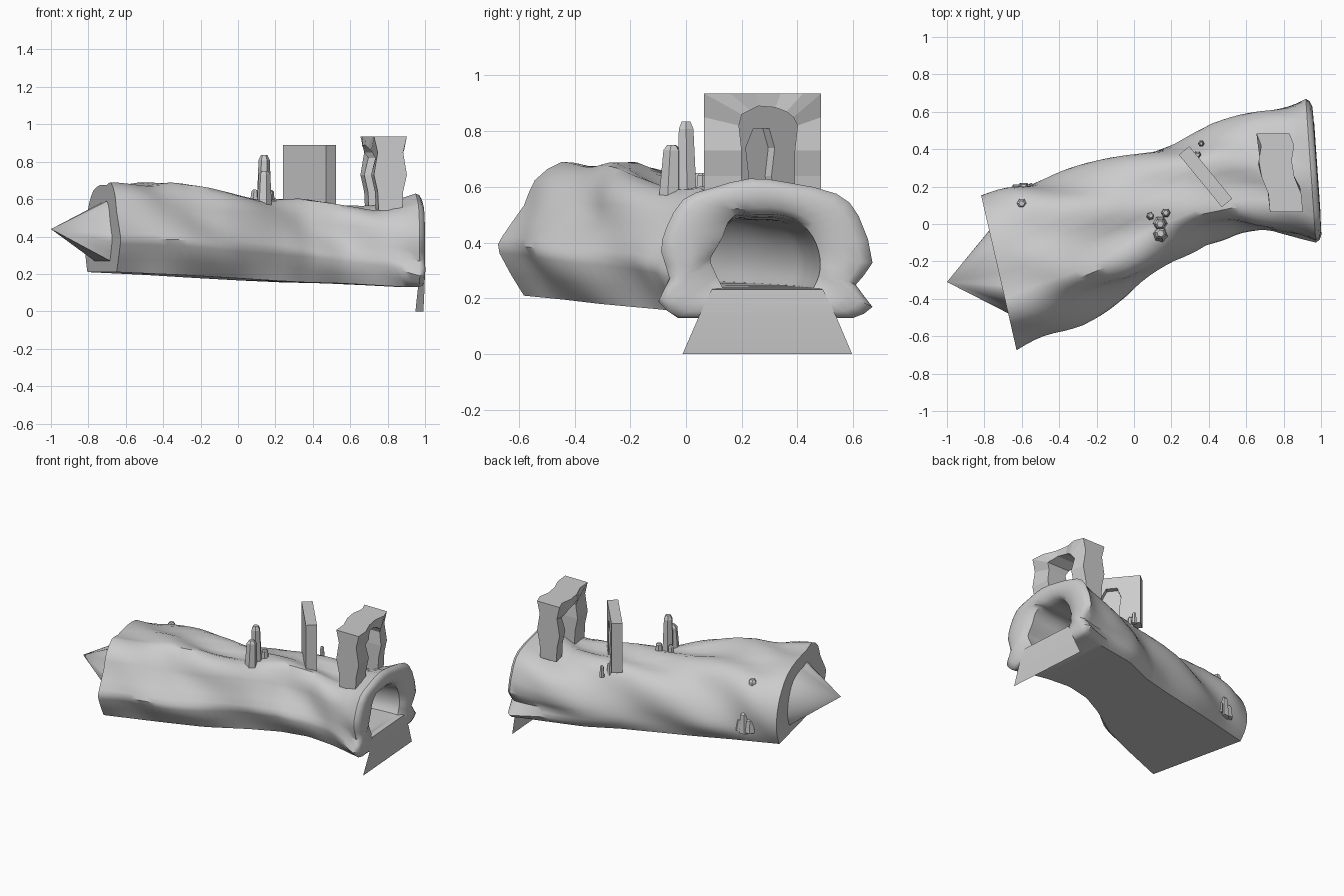
import bpy, bmesh, math
from mathutils import Vector

if "Cube" in bpy.data.objects:
    bpy.data.objects.remove(bpy.data.objects["Cube"])

def finish(name, bm, smooth=None):
    bmesh.ops.recalc_face_normals(bm, faces=bm.faces)
    me = bpy.data.meshes.new(name)
    bm.to_mesh(me)
    bm.free()
    ob = bpy.data.objects.new(name, me)
    bpy.context.collection.objects.link(ob)
    if smooth:
        bpy.ops.object.select_all(action='DESELECT')
        bpy.context.view_layer.objects.active = ob
        ob.select_set(True)
        bpy.ops.object.shade_smooth_by_angle(angle=math.radians(smooth))
    return ob

def bridge(bm, a, b):
    n = len(a)
    for i in range(n):
        bm.faces.new((a[i], a[(i + 1) % n], b[(i + 1) % n], b[i]))

def lerp(a, b, t):
    return tuple(p + (q - p) * t for p, q in zip(a, b))

# Cross-sections: lateral offset, height, from one floor corner over the roof to the other
MOUTH = [(.31, .13), (.38, .17), (.32, .25), (.38, .33), (.33, .50), (.25, .58), (.08, .62), (-.06, .635),
         (-.2, .6), (-.3, .56), (-.36, .46), (-.38, .37), (-.35, .27), (-.39, .19), (-.32, .13)]
TAIL = [(.36, .21), (.39, .26), (.41, .32), (.41, .4), (.38, .49), (.32, .57), (.22, .64), (.06, .67),
        (-.1, .67), (-.2, .685), (-.30, .62), (-.34, .53), (-.42, .42), (-.43, .36), (-.34, .21)]

def dense(pts):
    out = []
    for i in range(len(pts) - 1):
        p0, p1, p2, p3 = pts[max(i - 1, 0)], pts[i], pts[i + 1], pts[min(i + 2, len(pts) - 1)]
        mid = tuple((9 * (b + c) - a - d) / 16 for a, b, c, d in zip(p0, p1, p2, p3))
        out += [p1, mid]
    return out + [pts[-1]]

mouth = dense([(s / .385, (z - .13) / .505) for s, z in MOUTH])
tail = dense([(s / .43, (z - .21) / .475) for s, z in TAIL])

# Path stations: x, y, yaw, half width, bottom, top, inner half width, inner floor, inner top
END = .945
PATH = [(-.725, -.25, .225, .43, .21, .69, .23, .27, .59),
        (-.4, -.13, .30, .40, .195, .68, .22, .265, .57),
        (-.15, -.03, .35, .37, .18, .635, .21, .26, .54),
        (.1, .09, .35, .31, .165, .605, .19, .255, .52),
        (.3, .175, .30, .28, .155, .59, .18, .25, .50),
        (.5, .25, .20, .305, .15, .57, .18, .245, .49),
        (.7, .275, .10, .33, .14, .56, .19, .24, .49),
        (.88, .285, .07, .365, .13, .605, .20, .24, .50),
        (END, .29, .07, .385, .13, .63, .20, .237, .51)]

def station(x):
    for a, b in zip(PATH, PATH[1:]):
        if x <= b[0]:
            return lerp(a, b, (x - a[0]) / (b[0] - a[0]))
    return PATH[-1]

def place(st, s, z, push=0):
    c, n = math.cos(st[2]), math.sin(st[2])
    return Vector((st[0] - n * s + c * push, st[1] + c * s + n * push, z))

def clamp(v):
    return min(1, max(0, v))

def outer(x):
    st = station(x)
    t = .4 * clamp((x - .3) / .5) + .6 * clamp((x - .78) / (END - .78))
    fade = min(1, (x + .725) / .2, (END - x) / .25)
    pts = []
    for p, q in zip(tail, mouth):
        u, v = lerp(p, q, t)
        a = math.atan2(v - .4, u)
        # spiralling rock folds
        k = 1 + fade * min(1, v * 4) * (.07 * math.sin(5 * (a - 1.9 * x) + .83) + .02 * math.sin(3 * a + 9 * x))
        pts.append(place(st, u * k * st[3], st[4] + (.4 + (v - .4) * k if v > .4 else v) * (st[5] - st[4])))
    return pts

def inner(x, push=0):
    st = station(x)
    return [place(st, u * st[6], st[7] + v * (st[8] - st[7]), push) for u, v in tail]

# Cave tunnel: outer shell, rounded mouth, inner passage and pointed closed end
N = 36
xs = [-.725 + (END + .725) * i / N for i in range(N + 1)]
outs = [outer(x) for x in xs]
ins = [inner(x) for x in reversed(xs)]
fwd = Vector((.034, 0, 0))
rims = [[p.lerp(q, f) + fwd * k for p, q in zip(outs[-1], ins[0])]
        for f, k in ((.07, .6), (.22, .95), (.5, 1), (.8, .7))]
bm = bmesh.new()
rings = [[bm.verts.new(p) for p in r] for r in outs + rims + ins]
for a, b in zip(rings, rings[1:]):
    bridge(bm, a, b)
last = rings[-1]
bridge(bm, last, rings[0])
tip = bm.verts.new((-1, -.31, .44))
for i in range(len(last)):
    bm.faces.new((last[i], last[(i + 1) % len(last)], tip))
finish('cave_tunnel', bm, 40)

# Apron below the mouth, flaring down to the ground
bm = bmesh.new()
st = PATH[-1]
prof = [(.185, .237, 0), (.20, .232, .03), (.245, .14, .036), (.305, 0, .025)]
rows = [[bm.verts.new(place(st, k * s, z, p)) for k in (-1, 1)] for s, z, p in prof]
for a, b in zip(rows, rows[1:]):
    bm.faces.new((a[0], a[1], b[1], b[0]))
finish('mouth_apron', bm, 60)

# Rough stone gateway with an arched opening
LEG = [(.54, .2, .025), (.64, .2, .02), (.73, .2, 0), (.85, .19, .02)]
TOP = [(.065, .2, .86), (.16, .23, .875), (.25, .26, .89), (.34, .32, .885), (.42, .36, .87), (.485, .385, .85)]
pairs = [((.065, z), (y, min(z, .82)), w) for z, y, w in LEG]
pairs += [((yo, .935), (yi, zi), 0) for yo, yi, zi in TOP]
pairs += [((.485, z), (.59 - y, min(z, .82)), w) for z, y, w in reversed(LEG)]
WAVE = [(.065, .815), (.11, .815), (.2, .80), (.25, .77), (.31, .75), (.43, .77), (.49, .74)]

def wave(y):
    for a, b in zip(WAVE, WAVE[1:]):
        if y <= b[0]:
            return a[1] + (b[1] - a[1]) * (y - a[0]) / (b[0] - a[0])
    return WAVE[-1][1]

bm = bmesh.new()
sections = []
for o, i, w in pairs:
    ring = []
    for (y, z), side in ((o, -1), (o, 1), (i, 1), (i, -1)):
        ring.append(bm.verts.new((wave(y) + side * (.088 - w), y, z)))
    sections.append(ring)
for a, b in zip(sections, sections[1:]):
    bridge(bm, a, b)
bm.faces.new(sections[0])
bm.faces.new(sections[-1])
finish('stone_gateway', bm)

# Flat stone slab with an alcove in its back
A = Vector((.24, .37, 0))
U = Vector((.23, -.28, 0))
D = Vector((.055, .046, 0))
SLAB = [(0, .54), (0, .89), (1, .89), (1, .54), (.72, .54), (.68, .64), (.72, .74), (.62, .81),
        (.42, .81), (.35, .74), (.39, .64), (.35, .54)]

def prism(name, outline, d0, d1):
    bm = bmesh.new()
    r = [[bm.verts.new(A + U * u + D * d + Vector((0, 0, z))) for u, z in outline] for d in (d0, d1)]
    bridge(bm, r[0], r[1])
    bm.faces.new(r[0])
    bm.faces.new(r[1])
    finish(name, bm)

prism('slab_frame', SLAB, .5, 1)
prism('slab_panel', [(0, .54), (0, .89), (1, .89), (1, .54)], 0, .5)

# Six-sided crystals
def crystal(name, base, top, r):
    base, top = Vector(base), Vector(top)
    axis = top - base
    q = axis.to_track_quat('Z', 'Y')
    bm = bmesh.new()
    rings = []
    for f, k in ((0, 1), (.92, .72), (1, .42)):
        rings.append([bm.verts.new(base + axis * f + q @ Vector((r * k * math.cos(a), r * k * math.sin(a), 0)))
                      for a in (math.tau * i / 6 for i in range(6))])
    for a, b in zip(rings, rings[1:]):
        bridge(bm, a, b)
    bm.faces.new(rings[0])
    bm.faces.new(rings[2])
    finish(name, bm)

CRYSTALS = [((.14, .005, .50), (.14, 0, .835), .042), ((.14, -.06, .515), (.142, -.05, .75), .044),
            ((.085, .04, .54), (.09, .045, .65), .026), ((.17, .06, .54), (.17, .06, .65), .03),
            ((-.6, .11, .42), (-.6, .11, .62), .036), ((-.59, .185, .27), (-.59, .185, .41), .04),
            ((-.63, .18, .28), (-.63, .18, .37), .035), ((-.55, .19, .28), (-.56, .19, .36), .03),
            ((-.56, -.575, .32), (-.44, -.53, .326), .02), ((.36, .43, .5), (.36, .43, .58), .018),
            ((.34, .37, .5), (.34, .37, .58), .022)]
for i, c in enumerate(CRYSTALS):
    crystal('crystal_%d' % (i + 1), *c)
